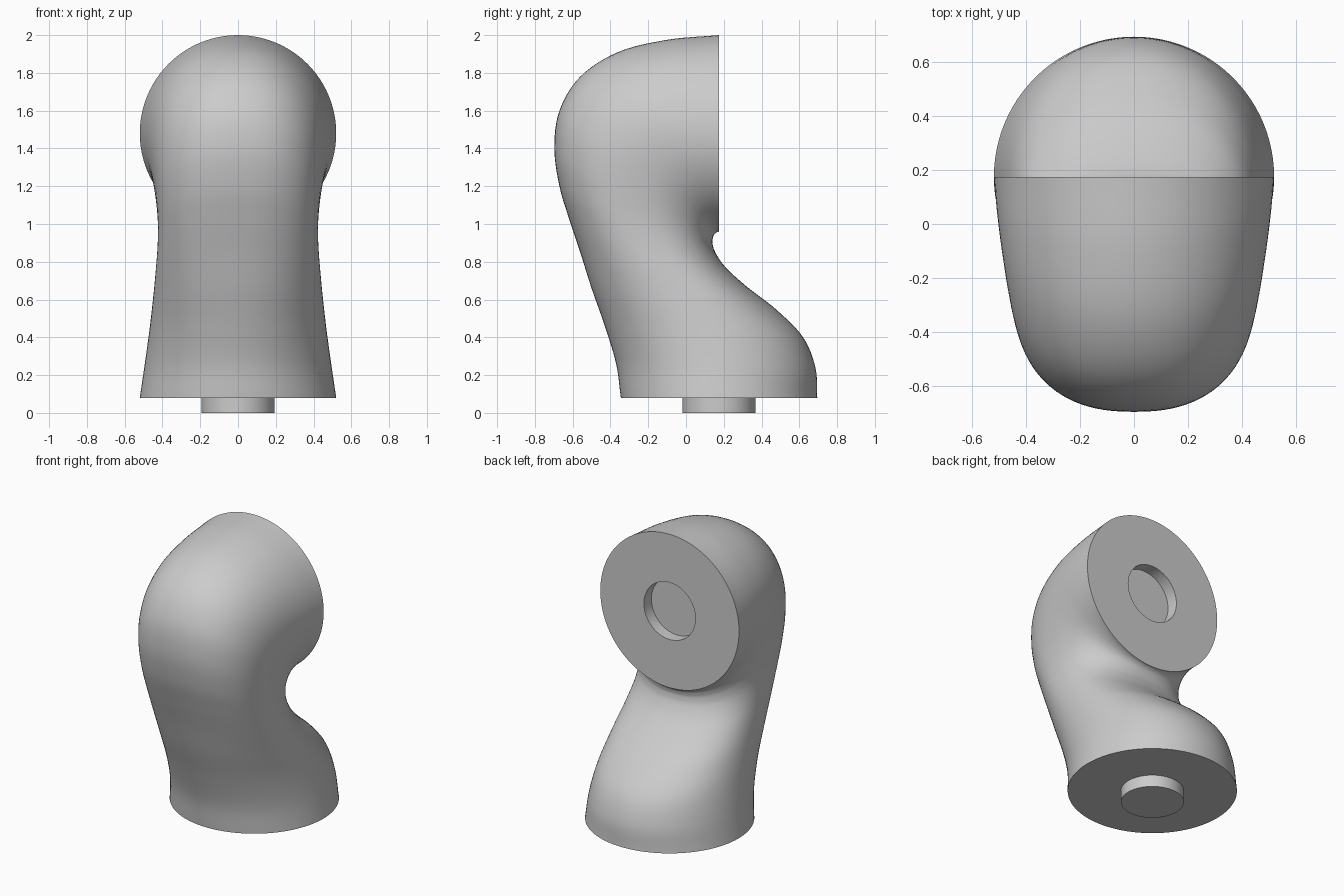
import bpy, bmesh, math
from mathutils import Vector

cube = bpy.data.objects.get("Cube")
if cube:
    bpy.data.objects.remove(cube, do_unlink=True)

SEGMENTS = 96
STEPS = 6
FACE_Y = 0.175
FACE_Z = 1.48
PLUG_R = 0.193
PLUG_H = 0.08

grey = bpy.data.materials.new("plain grey")
grey.use_nodes = True
colour = (0.6, 0.6, 0.6, 1)
grey.diffuse_color = colour
grey.node_tree.nodes["Principled BSDF"].inputs["Base Color"].default_value = colour

# Stations along the bend: outer y, z, inner y, z, half width
STATIONS = [
    (-.345, .08, .695, .08, .52),
    (-.37, .26, .685, .24, .495),
    (-.43, .46, .62, .40, .47),
    (-.50, .66, .48, .545, .45),
    (-.56, .85, .32, .67, .435),
    (-.62, 1.03, .21, .77, .425),
    (-.67, 1.2, .155, .85, .425),
    (-.697, 1.4, .14, .90, .435),
    (-.67, 1.6, .142, .925, .45),
    (-.56, 1.78, .147, .94, .468),
    (-.36, 1.91, .155, .95, .488),
    (-.1, 1.975, .165, .957, .507),
    (.175, 2.0, .175, .96, .52),
]


def blend(stations, i, t):
    """Catmull-Rom interpolation between station i and the next one."""
    last = len(stations) - 1
    b, c = Vector(stations[i]), Vector(stations[i + 1])
    a = Vector(stations[i - 1]) if i > 0 else 2 * b - c
    d = Vector(stations[i + 2]) if i + 2 <= last else 2 * c - b
    return b + (c - a) * t / 2 + (2 * a - 5 * b + 4 * c - d) * t**2 / 2 \
        + (3 * b - a - 3 * c + d) * t**3 / 2


def section(outer, inner, width, power=2.0):
    """Closed rounded section spanning the outer and inner points."""
    mid, half = (outer + inner) / 2, (outer - inner) / 2
    ring = []
    for k in range(SEGMENTS):
        a = 2 * math.pi * k / SEGMENTS
        c, s = math.cos(a), math.sin(a)
        u = math.copysign(abs(c) ** (2 / power), c)
        v = math.copysign(abs(s) ** (2 / power), s)
        ring.append(mid + half * u + Vector((width * v, 0, 0)))
    return ring


def loft(name, rings, sharp_angle):
    """Skin a list of rings, capping both ends."""
    bm = bmesh.new()
    loops = [[bm.verts.new(p) for p in ring] for ring in rings]
    for low, high in zip(loops, loops[1:]):
        for k in range(SEGMENTS):
            n = (k + 1) % SEGMENTS
            bm.faces.new((low[k], low[n], high[n], high[k]))
    bm.faces.new(loops[0])
    bm.faces.new(loops[-1])
    bmesh.ops.recalc_face_normals(bm, faces=bm.faces)
    mesh = bpy.data.meshes.new(name)
    bm.to_mesh(mesh)
    bm.free()
    mesh.materials.append(grey)
    obj = bpy.data.objects.new(name, mesh)
    bpy.context.collection.objects.link(obj)
    bpy.ops.object.select_all(action='DESELECT')
    obj.select_set(True)
    bpy.context.view_layer.objects.active = obj
    bpy.ops.object.shade_smooth_by_angle(angle=math.radians(sharp_angle))
    return obj


# Bent body, with sections squarer around the middle of the bend
rings = []
spans = len(STATIONS) - 1
for i in range(spans):
    for j in range(STEPS + (i == spans - 1)):
        t = j / STEPS
        oy, oz, iy, iz, w = blend([Vector(s) for s in STATIONS], i, t)
        power = 2 + 0.4 * math.sin(math.pi * (i + t) / spans) ** 2
        rings.append(section(Vector((0, oy, oz)), Vector((0, iy, iz)), w, power))

# Round socket sunk into the upright back face
for y in (FACE_Y, FACE_Y - PLUG_H):
    rings.append(section(Vector((0, y, FACE_Z + PLUG_R)),
                         Vector((0, y, FACE_Z - PLUG_R)), PLUG_R))
loft("bent_body", rings, 40)

# Round peg under the base
loft("base_peg", [section(Vector((0, FACE_Y - PLUG_R, z)),
                          Vector((0, FACE_Y + PLUG_R, z)), PLUG_R)
                  for z in (0, PLUG_H)], 40)
